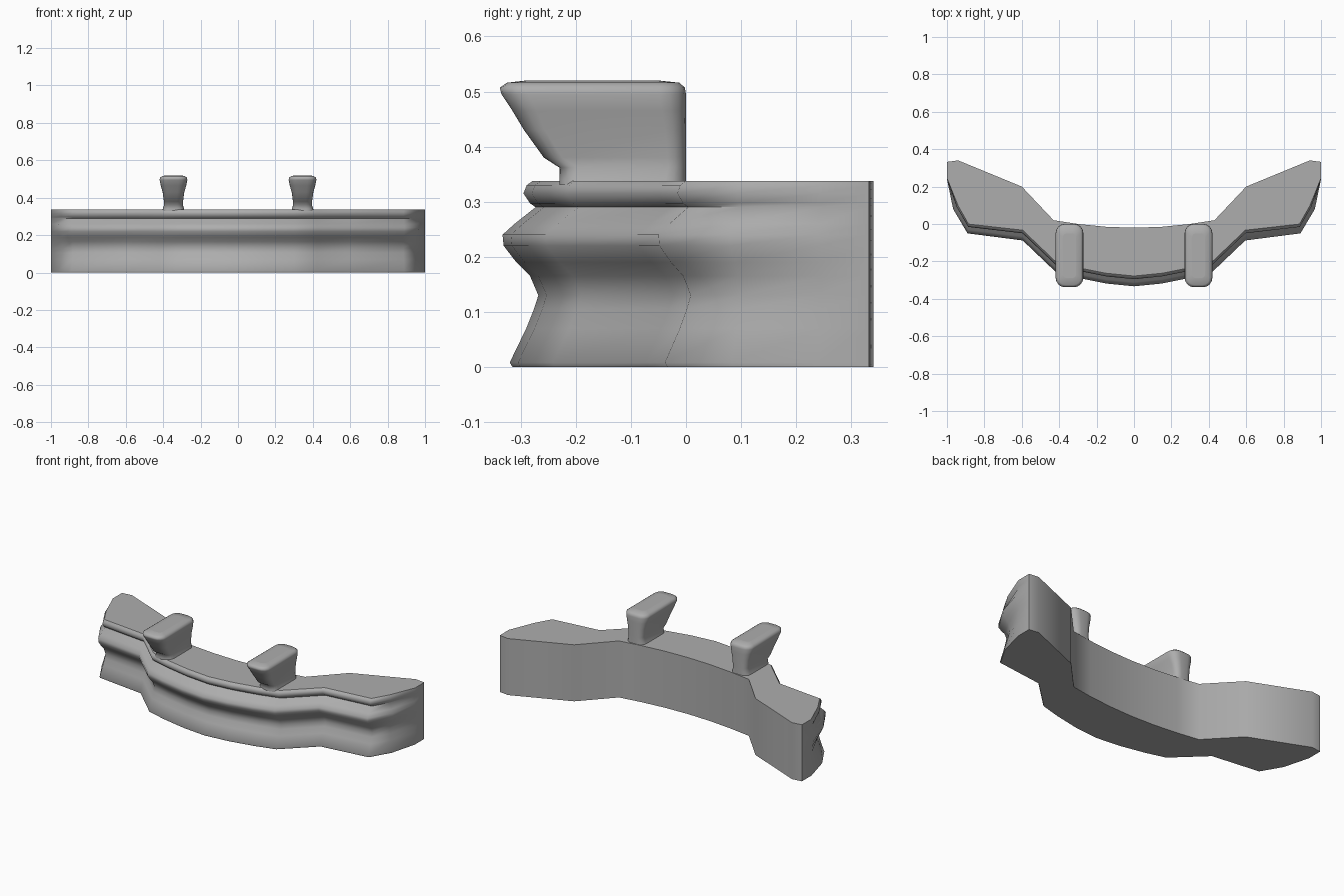
import bpy, bmesh, math

if "Cube" in bpy.data.objects:
    bpy.data.objects.remove(bpy.data.objects["Cube"])

grey = bpy.data.materials.new("dark_grey")
grey.diffuse_color = (.42, .42, .42, 1)
grey.use_nodes = True
grey.node_tree.nodes["Principled BSDF"].inputs["Base Color"].default_value = grey.diffuse_color


def loft(name, rings):
    """Closed solid from stacked rings with equal point counts."""
    bm = bmesh.new()
    rows = [[bm.verts.new(p) for p in ring] for ring in rings]
    n = len(rows[0])
    for a, b in zip(rows, rows[1:]):
        for i in range(n):
            j = (i + 1) % n
            bm.faces.new((a[i], a[j], b[j], b[i]))
    bm.faces.new(rows[0][::-1])
    bm.faces.new(rows[-1])
    bmesh.ops.recalc_face_normals(bm, faces=bm.faces)
    me = bpy.data.meshes.new(name)
    bm.to_mesh(me)
    bm.free()
    me.materials.append(grey)
    ob = bpy.data.objects.new(name, me)
    bpy.context.collection.objects.link(ob)
    bpy.context.view_layer.objects.active = ob
    ob.select_set(True)
    bpy.ops.object.shade_smooth_by_angle(angle=math.radians(70))
    ob.select_set(False)
    # flat end caps
    for i in (-1, -2):
        me.polygons[len(me.polygons) + i].use_smooth = False
    return ob


# Bar: right half of the plan, front to back: x, y, inward direction dx, dy
plan = [(0, -.333, 0, 1), (.15, -.318, 0, 1), (.30, -.288, 0, 1),
        (.42, -.255, 0, 1), (.595, -.088, 0, 1), (.89, -.05, -.1, .9),
        (.967, .08, -.5, .3), (1, .24, 0, .1), (1, .332, 0, 0),
        (.94, .34, 0, 0), (.6, .2, 0, 0), (.43, .02, 0, 0),
        (.3, 0, 0, 0), (.15, -.015, 0, 0), (0, -.02, 0, 0)]
# Moulding profile of the front: z, inward offset
moulding = [(0, .018), (.008, .013), (.07, .043), (.105, .057), (.13, .065),
            (.165, .05), (.19, .025), (.22, .002), (.24, 0), (.26, .022),
            (.29, .06), (.297, .05), (.315, .038), (.33, .044), (.338, .055)]
rings = []
for z, off in moulding:
    half = [(x + dx * off, y + dy * off, z) for x, y, dx, dy in plan]
    rings.append(half + [(-x, y, z) for x, y, z in half[-2:0:-1]])
loft("moulded_bar", rings)


# Pegs: rounded rectangles flaring upward and forward
def rounded_rect(cx, y0, y1, hw, z, seg=4):
    r = hw * .65
    pts = []
    for k, (sx, yc) in enumerate(((1, y1 - r), (-1, y1 - r),
                                  (-1, y0 + r), (1, y0 + r))):
        for s in range(seg + 1):
            a = math.pi / 2 * (k + s / seg)
            pts.append((cx + sx * (hw - r) + r * math.cos(a),
                        yc + r * math.sin(a), z))
    return pts


peg = [(.33, -.23, 0, .06), (.34, -.23, 0, .057), (.362, -.23, 0, .05),
       (.38, -.258, 0, .051), (.43, -.294, 0, .058), (.465, -.315, 0, .068),
       (.495, -.335, 0, .074), (.507, -.338, -.002, .072),
       (.516, -.325, -.012, .06), (.52, -.29, -.05, .035)]
for side, cx in (("left", -.345), ("right", .345)):
    loft(side + "_peg", [rounded_rect(cx, y0, y1, hw, z)
                         for z, y0, y1, hw in peg])
